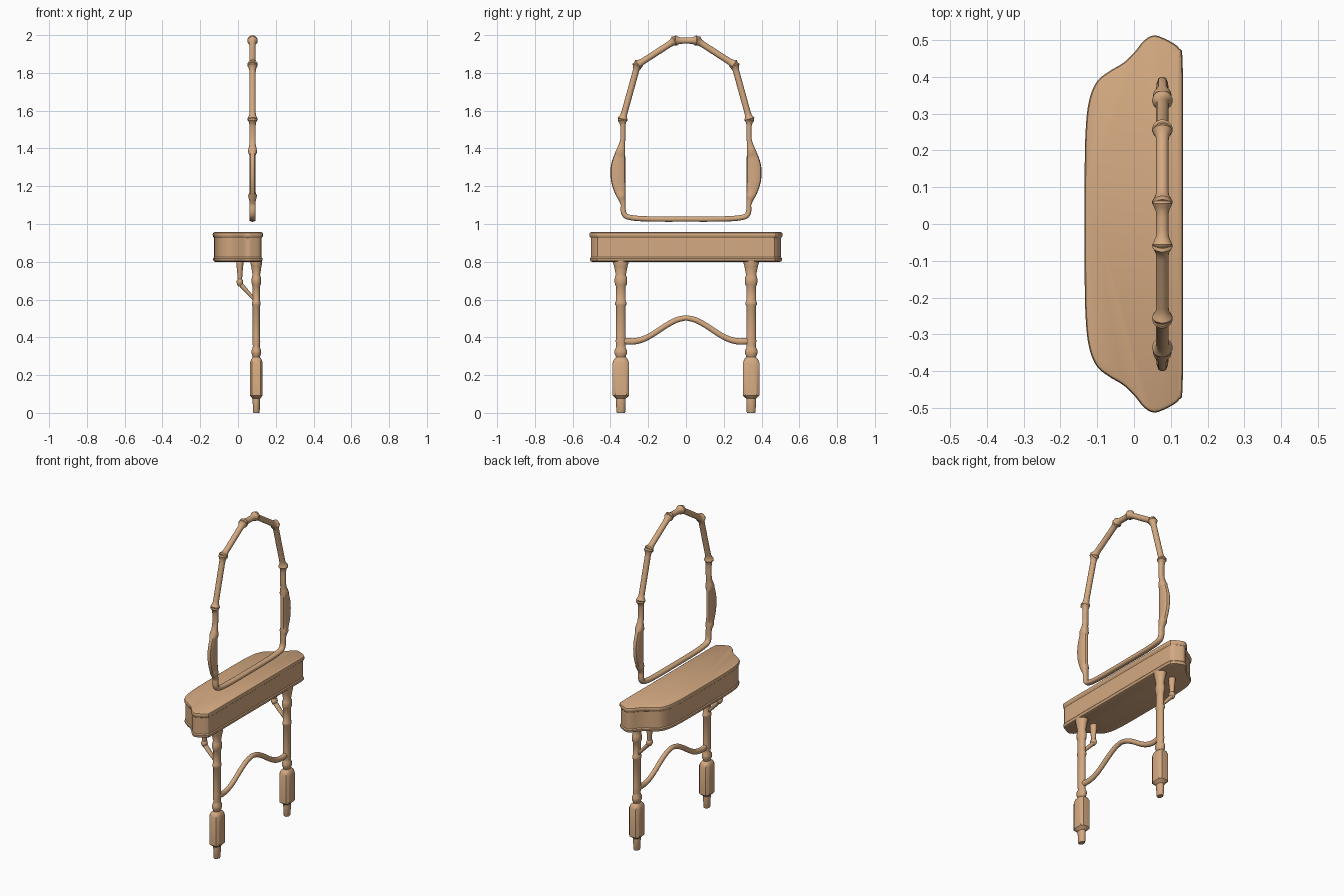
import bpy, bmesh, math
from mathutils import Vector

if "Cube" in bpy.data.objects:
    bpy.data.objects.remove(bpy.data.objects["Cube"])

wood = bpy.data.materials.new("wood")
wood.diffuse_color = (0.66, 0.40, 0.22, 1)
wood.use_nodes = True
wood.node_tree.nodes["Principled BSDF"].inputs["Base Color"].default_value = wood.diffuse_color


def loft(name, rings):
    """Skin a list of equal-length rings and cap both ends."""
    bm = bmesh.new()
    vr = [[bm.verts.new(p) for p in r] for r in rings]
    n = len(vr[0])
    for a, b in zip(vr, vr[1:]):
        for i in range(n):
            j = (i + 1) % n
            bm.faces.new((a[i], a[j], b[j], b[i]))
    bm.faces.new(vr[0][::-1])
    bm.faces.new(vr[-1])
    bmesh.ops.recalc_face_normals(bm, faces=bm.faces)
    me = bpy.data.meshes.new(name)
    bm.to_mesh(me)
    bm.free()
    ob = bpy.data.objects.new(name, me)
    bpy.context.collection.objects.link(ob)
    me.materials.append(wood)
    bpy.ops.object.select_all(action='DESELECT')
    ob.select_set(True)
    bpy.context.view_layer.objects.active = ob
    bpy.ops.object.shade_smooth_by_angle(angle=math.radians(35))
    return ob


def section(c, u, v, ru, rv, p=2.0, n=16):
    """Superellipse ring around c, spanned by axes u and v."""
    ring = []
    for i in range(n):
        t = 2 * math.pi * (i + 0.5) / n
        k = (abs(math.cos(t)) ** p + abs(math.sin(t)) ** p) ** (-1 / p)
        ring.append(c + u * (ru * k * math.cos(t)) + v * (rv * k * math.sin(t)))
    return ring


def spline(pts, steps, closed=False):
    """Catmull-Rom resampling of a point list."""
    P = [Vector(p) for p in pts]
    n, out = len(P), []
    get = (lambda i: P[i % n]) if closed else (lambda i: P[max(0, min(n - 1, i))])
    for i in range(n if closed else n - 1):
        a, b, c, d = (get(i + k) for k in (-1, 0, 1, 2))
        for s in range(steps):
            t = s / steps
            out.append(0.5 * (2 * b + (c - a) * t + (2 * a - 5 * b + 4 * c - d) * t ** 2
                              + (3 * b - a - 3 * c + d) * t ** 3))
    return out if closed else out + [P[-1]]


X, Y, Z = Vector((1, 0, 0)), Vector((0, 1, 0)), Vector((0, 0, 1))


def sweep_yz(name, path, x, rx, p=2.0):
    """Sweep along (y, z, half width) points lying in the plane at x."""
    rings = []
    for i, q in enumerate(path):
        a, b = path[max(0, i - 1)], path[min(len(path) - 1, i + 1)]
        t = Vector((0, b[0] - a[0], b[1] - a[1])).normalized()
        r = rx(q[2]) if callable(rx) else rx
        rings.append(section(Vector((x, q[0], q[1])), t.cross(X), X, q[2], r, p))
    return loft(name, rings)


def mirrored(half):
    """Half path starting on the centre line -> whole path."""
    return [(-q[0], q[1], q[2]) for q in half[:0:-1]] + [tuple(q) for q in half]


# Table body: shaped outline with moulded top and bottom edges
half = [(-0.134, 0.14), (-0.131, 0.26), (-0.122, 0.335), (-0.102, 0.385), (-0.07, 0.413),
        (-0.03, 0.437), (0.0, 0.465), (0.027, 0.498), (0.055, 0.512), (0.09, 0.5),
        (0.122, 0.478), (0.132, 0.44), (0.133, 0.2)]
outline = spline(half + [(x, -y) for x, y in half[::-1]], 5, closed=True)
m = len(outline)
normals = []
for i in range(m):
    t = (outline[(i + 1) % m] - outline[i - 1]).normalized()
    normals.append(Vector((-t.y, t.x)))
levels = [(0.80, 0.014), (0.803, 0.007), (0.81, 0.003), (0.818, 0.003), (0.824, 0.008),
          (0.926, 0.008), (0.934, 0.002), (0.945, 0.0), (0.953, 0.003), (0.957, 0.010)]
loft("table_body", [[Vector((*(q - v * d), z)) for q, v in zip(outline, normals)]
                    for z, d in levels])

# Turned legs (z, half width, squareness) with a chamfered square block
LEG = [(0, .021, 2), (.006, .024, 2), (.065, .026, 2), (.075, .026, 2), (.082, .034, 3),
       (.092, .044, 6), (.265, .044, 6), (.285, .036, 4), (.295, .026, 2), (.305, .029, 2),
       (.315, .034, 2), (.33, .034, 2), (.345, .026, 2), (.355, .025, 2), (.38, .028, 2),
       (.40, .026, 2), (.565, .026, 2), (.573, .031, 2), (.585, .031, 2), (.593, .026, 2),
       (.67, .026, 2), (.68, .032, 2), (.70, .034, 2), (.718, .032, 2), (.73, .027, 2),
       (.775, .036, 2), (.79, .041, 2), (.805, .041, 2)]
# Hanging bracket drop and its strut back to the leg
DROP = [(.67, .008), (.677, .014), (.69, .018), (.70, .017), (.708, .012), (.75, .015),
        (.778, .018), (.79, .019), (.805, .019)]
for side, s in (("left", -1), ("right", 1)):
    c = Vector((0.097, 0.345 * s, 0))
    loft(side + "_leg", [section(c + Z * z, X, Y, r * 0.76, r, p) for z, r, p in LEG])
    b = Vector((0.01, 0.345 * s, 0))
    loft(side + "_bracket_drop", [section(b + Z * z, X, Y, r, r * 1.2) for z, r in DROP])
    p0, p1 = b + Vector((-0.003, 0, 0.688)), c + Vector((-0.008, 0, 0.597))
    up = (p1 - p0).normalized().cross(Y)
    loft(side + "_bracket_strut", [section(p0.lerp(p1, t), up, Y, r, r * 1.3)
                                   for t, r in ((0, .012), (.3, .012), (.7, .010), (1, .008))])

# Serpentine stretcher between the legs
sh = spline([(0, .503, .014), (.05, .492, .015), (.11, .46, .015), (.17, .42, .015),
             (.22, .393, .016), (.27, .379, .017), (.31, .379, .018), (.335, .381, .019)], 3)
sweep_yz("stretcher", mirrored(sh), 0.097, 0.014)

# Lower mirror frame: rounded bottom, side ears, flared ends
MX = 0.077
low = [(0, 1.026, .014), (.15, 1.026, .014), (.25, 1.029, .014), (.302, 1.036, .014),
       (.322, 1.045, .014), (.331, 1.063, .014), (.333, 1.085, .013), (.333, 1.105, .013),
       (.340, 1.135, .020), (.351, 1.18, .031), (.358, 1.225, .038), (.360, 1.27, .040),
       (.358, 1.315, .038), (.350, 1.365, .029), (.339, 1.42, .017), (.334, 1.455, .013),
       (.334, 1.50, .013)]
fr = spline(low, 3) + [(.334, 1.522, .014), (.335, 1.538, .018),
                       (.336, 1.549, .026), (.336, 1.557, .023), (.336, 1.562, .012)]
sweep_yz("mirror_frame_lower", mirrored(fr), MX,
         lambda w: .017 if w < .018 or w > .0265 else max(.017, w), 2.6)


# Upper mirror frame: straight bars with flared knuckle ends
def bar(name, a, b):
    a, b = Vector((MX, *a)), Vector((MX, *b))
    d = (b - a).normalized()
    L = (b - a).length
    ends = [(-.009, .012), (-.005, .023), (.003, .028), (.012, .023), (.024, .018), (.04, .017)]
    prof = ends + [(L - t, r) for t, r in ends[::-1]]
    loft(name, [section(a + d * t, d.cross(X), X, r, r) for t, r in prof])


NODES = [(.336, 1.553), (.256, 1.843), (.058, 1.971)]
for side, s in (("left", -1), ("right", 1)):
    pts = [(y * s, z) for y, z in NODES]
    for k, (a, b) in enumerate(zip(pts, pts[1:])):
        bar(f"{side}_mirror_bar_{k + 1}", a, b)
bar("top_mirror_bar", (-.058, 1.971), (.058, 1.971))
